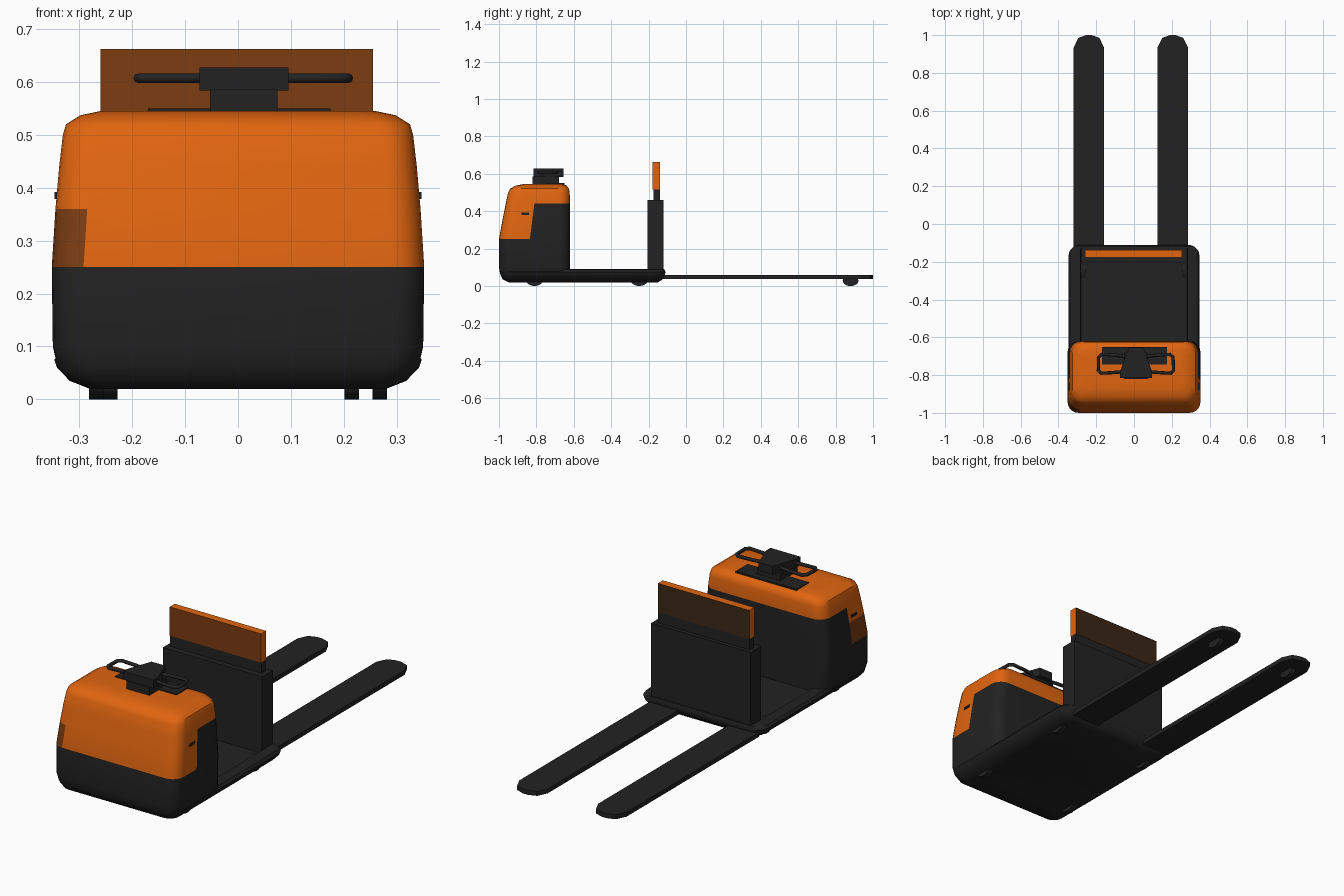
import bpy, bmesh, math
from mathutils import Vector

cube = bpy.data.objects.get("Cube")
if cube:
    bpy.data.objects.remove(cube, do_unlink=True)


def material(name, rgb):
    m = bpy.data.materials.new(name)
    m.use_nodes = True
    m.diffuse_color = (*rgb, 1)
    m.node_tree.nodes["Principled BSDF"].inputs["Base Color"].default_value = (*rgb, 1)
    return m


GREY = material("charcoal", (0.016, 0.016, 0.016))
ORANGE = material("orange", (0.75, 0.13, 0.005))
BROWN = material("brown", (0.2, 0.045, 0.006))
DARK = material("dark_brown", (0.045, 0.02, 0.008))


def finish(name, bm, mats, smooth=False):
    bmesh.ops.recalc_face_normals(bm, faces=bm.faces)
    me = bpy.data.meshes.new(name)
    bm.to_mesh(me)
    bm.free()
    for m in mats:
        me.materials.append(m)
    if smooth:
        me.shade_smooth()
        me.set_sharp_from_angle(angle=math.radians(40))
    ob = bpy.data.objects.new(name, me)
    bpy.context.collection.objects.link(ob)
    return ob


def box(name, x, y, z, mats=(GREY,), rule=None, bevel=0):
    bm = bmesh.new()
    bmesh.ops.create_cube(bm, size=1)
    for v in bm.verts:
        v.co = [(r[0] + r[1]) / 2 + c * (r[1] - r[0]) for r, c in zip((x, y, z), v.co)]
    bm.normal_update()
    if rule:
        for f in bm.faces:
            f.material_index = rule(f.normal)
    ob = finish(name, bm, mats)
    if bevel:
        mod = ob.modifiers.new("bevel", "BEVEL")
        mod.width = bevel
        mod.segments = 2
    return ob


def prism(name, outline, z0, z1):
    bm = bmesh.new()
    face = bm.faces.new([bm.verts.new((x, y, z0)) for x, y in outline])
    top = bmesh.ops.extrude_face_region(bm, geom=[face])["geom"]
    bmesh.ops.translate(bm, verts=[v for v in top if isinstance(v, bmesh.types.BMVert)],
                        vec=(0, 0, z1 - z0))
    return finish(name, bm, [GREY])


def rounded_loft(sections):
    """Stack rounded rectangles given as (z, half width, front y, back y, radius)."""
    bm = bmesh.new()
    rings = []
    steps = 5
    for z, hx, y0, y1, r in sections:
        ring = []
        corners = ((hx - r, y1 - r), (r - hx, y1 - r), (r - hx, y0 + r), (hx - r, y0 + r))
        for q, (cx, cy) in enumerate(corners):
            for i in range(steps + 1):
                a = (q + i / steps) * math.pi / 2
                ring.append(bm.verts.new((cx + r * math.cos(a), cy + r * math.sin(a), z)))
        rings.append(ring)
    for a, b in zip(rings, rings[1:]):
        for i in range(len(a)):
            j = (i + 1) % len(a)
            bm.faces.new((a[i], a[j], b[j], b[i]))
    bm.faces.new(rings[0])
    bm.faces.new(rings[-1])
    return bm


# Motor housing with orange hood over a dark skirt
bm = rounded_loft([
    (0.02, 0.28, -0.95, -0.62, 0.04),
    (0.035, 0.318, -0.98, -0.62, 0.05),
    (0.065, 0.342, -0.994, -0.62, 0.06),
    (0.1, 0.35, -1.0, -0.62, 0.06),
    (0.25, 0.352, -1.0, -0.62, 0.06),
    (0.36, 0.345, -0.98, -0.62, 0.06),
    (0.44, 0.338, -0.964, -0.62, 0.06),
    (0.5, 0.331, -0.951, -0.622, 0.06),
    (0.52, 0.325, -0.94, -0.626, 0.06),
    (0.537, 0.298, -0.91, -0.638, 0.055),
    (0.545, 0.26, -0.87, -0.66, 0.05)])
seam, slope = Vector((0, -0.835, 0.25)), Vector((0, 1, -0.13))
bmesh.ops.bisect_plane(bm, geom=bm.verts[:] + bm.edges[:] + bm.faces[:],
                       plane_co=seam, plane_no=slope)
for f in bm.faces:
    c = f.calc_center_median()
    if c.z > 0.44 or (c.z > 0.25 and (c - seam).dot(slope) < 0):
        f.material_index = 2 if c.x < -0.288 and c.z < 0.36 else 1
finish("motor_housing", bm, [GREY, ORANGE, BROWN], True)

# Standing platform with raised side rails
deck = rounded_loft([
    (0.02, 0.28, -0.95, -0.15, 0.04),
    (0.035, 0.318, -0.98, -0.125, 0.05),
    (0.06, 0.342, -0.99, -0.112, 0.06),
    (0.075, 0.347, -0.99, -0.11, 0.06),
    (0.088, 0.338, -0.985, -0.115, 0.06),
    (0.09, 0.325, -0.98, -0.12, 0.05),
    (0.09, 0.284, -0.96, -0.125, 0.01),
    (0.07, 0.28, -0.96, -0.13, 0.01)])
finish("platform", deck, [GREY], True)

# Backrest tower and its panel
box("backrest_tower", (-0.28, 0.28), (-0.205, -0.12), (0.06, 0.46))
box("panel_support", (-0.26, 0.255), (-0.175, -0.14), (0.45, 0.515))
box("backrest_panel", (-0.26, 0.255), (-0.178, -0.138), (0.515, 0.662), (ORANGE, BROWN, DARK),
    lambda n: 1 if n.y < -0.5 else 2 if n.y > 0.5 else 0)

# Forks with tapered tips
tip = [(0.08, -0.13), (0.08, 0.935), (0.056, 0.985), (0.015, 1.0)]
for side, cx in (("right", -0.239), ("left", 0.205)):
    outline = [(cx + x, y) for x, y in tip] + [(cx - x, y) for x, y in reversed(tip)]
    prism(side + "_fork", outline, 0.037, 0.06)


# Wheels
def wheel(name, x, y, ry, rz):
    bm = bmesh.new()
    bmesh.ops.create_cone(bm, cap_ends=True, segments=20, radius1=1, radius2=1, depth=0.028)
    for v in bm.verts:
        v.co = (x + v.co.z, y + v.co.x * ry, rz + v.co.y * rz)
    finish(name, bm, [GREY], True)


for side, fx, sx in (("right", -0.242, -0.268), ("left", 0.215, 0.268)):
    wheel(side + "_fork_wheel", fx, 0.88, 0.042, 0.028)
    wheel(side + "_drive_wheel", sx, -0.81, 0.05, 0.04)
    wheel(side + "_platform_wheel", sx, -0.25, 0.05, 0.04)

# Side vent slots
for side, x in (("right", -0.3425), ("left", 0.3425)):
    box(side + "_vent", (x - 0.004, x + 0.004), (-0.88, -0.84), (0.379, 0.392))

# Control head
box("control_pad", (-0.17, 0.175), (-0.745, -0.65), (0.54, 0.55))
box("control_pedestal", (-0.053, 0.075), (-0.82, -0.68), (0.54, 0.586))
prism("control_head", [(-0.073, -0.815), (0.095, -0.815), (0.095, -0.78),
                       (0.05, -0.655), (-0.028, -0.655), (-0.073, -0.78)], 0.584, 0.627)

# Looped handlebar
cu = bpy.data.curves.new("handlebar", "CURVE")
cu.dimensions = "3D"
cu.bevel_depth = 0.009
cu.bevel_resolution = 2
half = [(0, -0.71), (0.1, -0.695), (0.18, -0.69), (0.197, -0.705),
        (0.199, -0.775), (0.185, -0.79), (0.1, -0.785), (0, -0.775)]
loop = half + [(-x, y) for x, y in reversed(half[1:-1])]
sp = cu.splines.new("POLY")
sp.points.add(len(loop) - 1)
for p, (x, y) in zip(sp.points, loop):
    p.co = (x + 0.01, y, 0.607, 1)
sp.use_cyclic_u = True
cu.materials.append(GREY)
bpy.context.collection.objects.link(bpy.data.objects.new("handlebar", cu))
